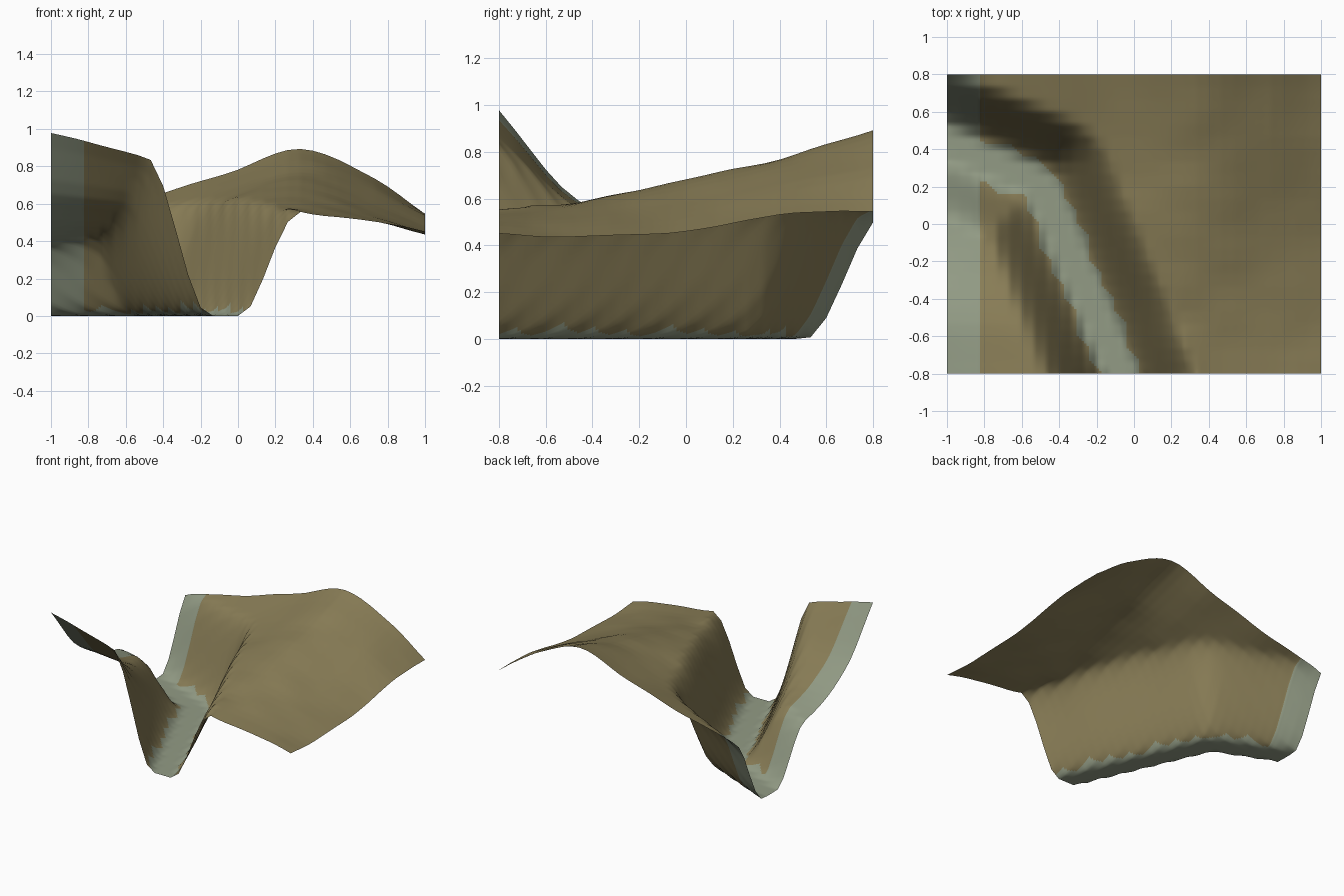
import bpy, bmesh, math
from mathutils import Vector, noise

if "Cube" in bpy.data.objects:
    bpy.data.objects.remove(bpy.data.objects["Cube"])

# Broad land heights on a sparse control grid (rows = y, columns = x)
XS = [-1, -0.5, -0.05, 0.33, 0.7, 1]
YS = [-0.8, -0.48, 0, 0.4, 0.8]
LAND = [
    [0.98, 0.85, 0.73, 0.56, 0.51, 0.45],
    [0.605, 0.57, 0.58, 0.58, 0.52, 0.435],
    [0.40, 0.45, 0.61, 0.685, 0.58, 0.46],
    [0.43, 0.50, 0.66, 0.77, 0.67, 0.53],
    [0.51, 0.63, 0.765, 0.895, 0.75, 0.55],
]
# Canyon centre line, floor half width and rim half width
PATH = [Vector(p) for p in ((-1.6, 0.64), (-1, 0.43), (-0.5, 0.215), (-0.07, -0.8), (0.1, -1.2))]
FLOOR, RIM = 0.075, 0.38
STONE = 0.108           # half width of the stone bed
NX, NY, CUTS = 30, 24, 4


def spline(ks, vs, t):
    """Smooth curve through the values vs at the positions ks."""
    n = len(ks)
    i = max(k for k in range(n - 1) if k == 0 or t >= ks[k])

    def slope(j):
        a, b = max(j - 1, 0), min(j + 1, n - 1)
        return (vs[b] - vs[a]) / (ks[b] - ks[a])
    h = ks[i + 1] - ks[i]
    u = (t - ks[i]) / h
    return ((2*u**3 - 3*u*u + 1) * vs[i] + (u**3 - 2*u*u + u) * h * slope(i)
            + (3*u*u - 2*u**3) * vs[i + 1] + (u**3 - u*u) * h * slope(i + 1))


def canyon_distance(x, y):
    p, best = Vector((x, y)), 9
    for a, b in zip(PATH, PATH[1:]):
        d = b - a
        t = min(1, max(0, (p - a).dot(d) / d.length_squared))
        best = min(best, (p - a - d * t).length)
    return best


def height(x, y):
    land = spline(YS, [spline(XS, row, x) for row in LAND], y)
    land += 0.008 * noise.noise(Vector((x * 4, y * 5, 3.3)))
    t = min(1, max(0, (canyon_distance(x, y) - FLOOR) / (RIM - FLOOR)))
    return land * t * t * (3 - 2 * t)


def is_stone(i, j):
    x, y = -1 + 2 * i / NX, -0.8 + 1.6 * j / NY
    return float(x < -0.83 or canyon_distance(x, y) < STONE)


def stone_amount(x, y):
    """Stone blended between the terrain grid points, giving a scalloped border."""
    u, v = (x + 1) / 2 * NX, (y + 0.8) / 1.6 * NY
    i, j = min(int(u), NX - 1), min(int(v), NY - 1)
    u, v = u - i, v - j
    return ((1 - v) * ((1 - u) * is_stone(i, j) + u * is_stone(i + 1, j))
            + v * ((1 - u) * is_stone(i, j + 1) + u * is_stone(i + 1, j + 1)))


def material(name, colour):
    m = bpy.data.materials.new(name)
    m.diffuse_color = (*colour, 1)
    m.use_nodes = True
    m.node_tree.nodes["Principled BSDF"].inputs["Base Color"].default_value = m.diffuse_color
    return m


# Terrain sheet
bm = bmesh.new()
bmesh.ops.create_grid(bm, x_segments=NX, y_segments=NY, size=1)
for v in bm.verts:
    x, y = v.co.x, v.co.y * 0.8
    v.co = (x, y, height(x, y))
low = min(v.co.z for v in bm.verts)
for v in bm.verts:
    v.co.z -= low
# Finer faces so the colour borders are crisp
bmesh.ops.subdivide_edges(bm, edges=bm.edges[:], cuts=CUTS, use_grid_fill=True)
bmesh.ops.bisect_plane(bm, geom=bm.verts[:] + bm.edges[:] + bm.faces[:],
                       plane_co=(-0.823, 0, 0), plane_no=(1, 0, 0))
# Stone on the canyon floor and the western strip, earth elsewhere
for f in bm.faces:
    c = f.calc_center_median()
    f.material_index = int(c.x < -0.823 or stone_amount(c.x, c.y) > 0.5)
    f.smooth = True
# Soften the facets left by the coarse grid
inner = [v for v in bm.verts if not v.is_boundary]
for _ in range(2):
    bmesh.ops.smooth_vert(bm, verts=inner, factor=0.5, use_axis_z=True)

mesh = bpy.data.meshes.new("canyon_terrain")
bm.to_mesh(mesh)
bm.free()
mesh.materials.append(material("dry earth", (0.253, 0.208, 0.095)))
mesh.materials.append(material("pale stone", (0.29, 0.33, 0.235)))
terrain = bpy.data.objects.new("canyon_terrain", mesh)
bpy.context.collection.objects.link(terrain)
